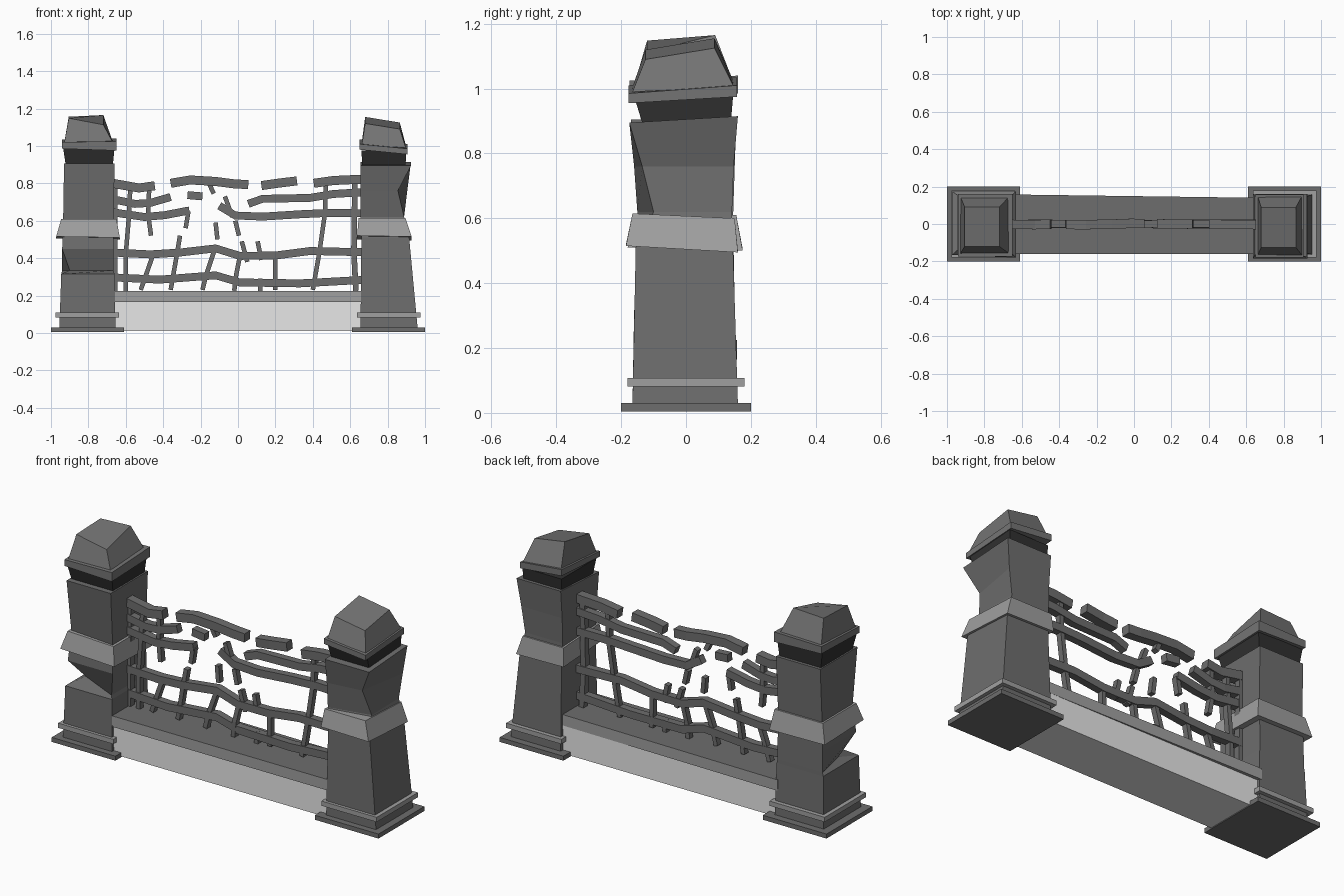
import bpy, bmesh, random
from mathutils import Vector

random.seed(4)


def material(name, v):
    m = bpy.data.materials.new(name)
    m.diffuse_color = (v, v, v, 1)
    return m


STONE = material("dark stone", 0.155)
CAP = material("cap stone", 0.175)
TRIM = material("trim stone", 0.35)
WALL = material("pale wall", 0.80)
NECK = material("black stone", 0.03)
IRON = material("grey iron", 0.155)


def finish(name, bm, *mats):
    bmesh.ops.recalc_face_normals(bm, faces=bm.faces)
    me = bpy.data.meshes.new(name)
    bm.to_mesh(me)
    bm.free()
    for m in mats:
        me.materials.append(m)
    ob = bpy.data.objects.new(name, me)
    bpy.context.collection.objects.link(ob)
    return ob


def skin(bm, rings):
    """Join four-cornered rings into a closed solid."""
    vs = [[bm.verts.new(p) for p in r] for r in rings]
    for a, b in zip(vs, vs[1:]):
        for i in range(4):
            j = (i + 1) % 4
            bm.faces.new((a[i], a[j], b[j], b[i]))
    bm.faces.new(vs[0][::-1])
    bm.faces.new(vs[-1])


def ring(z, x0, x1, y0, y1, tilt_x=0, tilt_y=0):
    """Rectangle at height z, tilted by a rise across x and y."""
    return [Vector(p) for p in ((x0, y0, z), (x1, y0, z + tilt_x),
                                (x1, y1, z + tilt_x + tilt_y), (x0, y1, z + tilt_y))]


def loft(name, rings, mat):
    bm = bmesh.new()
    skin(bm, rings)
    return finish(name, bm, mat)


# Foot plates and foot trim, mirrored for both pillars
for side, s in (("left", -1), ("right", 1)):
    def span(a, b):
        return (s * a, s * b) if s > 0 else (s * b, s * a)
    loft(side + "_foot_plate", [ring(0.005, *span(.61, 1), -.2, .2),
                                ring(.03, *span(.61, 1), -.2, .2)], STONE)
    loft(side + "_foot_trim", [ring(.082, *span(.637, .975), -.18, .18),
                               ring(.108, *span(.637, .975), -.18, .18)], TRIM)

# Left shaft, with a chip out of the lower front outer corner
left = [ring(.03, -.955, -.655, -.165, .16), ring(.315, -.945, -.66, -.16, .15),
        ring(.335, -.94, -.665, -.155, .15), ring(.45, -.94, -.665, -.145, .148),
        ring(.60, -.935, -.665, -.145, .145), ring(.905, -.93, -.66, -.17, .155)]
left[2][0] = Vector((-.90, -.045, .335))
left[4][0].y = -.12
loft("left_shaft", left, STONE)

# Right shaft, with a chip out of the upper front outer corner
right = [ring(.03, .655, .96, -.165, .16), ring(.51, .66, .915, -.155, .145),
         ring(.62, .655, .885, -.15, .142), ring(.76, .655, .905, -.16, .147),
         ring(.895, .655, .925, -.175, .16, 0, .02)]
right[2][1] = Vector((.888, -.10, .62))
right[3][1] = Vector((.855, -.135, .76))
loft("right_shaft", right, STONE)

# Flared bands round the middle of each shaft
left_band = [ring(.515, -.972, -.632, -.18, .175, -.005, -.01),
             ring(.61, -.945, -.65, -.16, .155)]
left_band[0][0].y = -.165
left_band[1][0].y = -.14
loft("left_band", left_band, TRIM)
loft("right_band", [ring(.52, .637, .928, -.185, .16, -.005, -.02),
                    ring(.615, .645, .895, -.165, .15, .0, -.015)], TRIM)

# Dark necks under the caps
loft("left_neck", [ring(.89, -.92, -.67, -.135, .137), ring(.99, -.935, -.66, -.16, .145)], NECK)
loft("right_neck", [ring(.88, .665, .895, -.13, .137), ring(.975, .66, .9, -.16, .145)], NECK)

# Tilted brims and tapered caps with slanting tops
loft("left_brim", [ring(.985, -.94, -.65, -.175, .16, -.01, .01),
                   ring(1.02, -.94, -.65, -.175, .16, .005, .015)], CAP)
left_cap = [ring(1.01, -.93, -.665, -.16, .15),
            ring(1.148, -.905, -.72, -.12, .09, -.035, .008)]
left_cap[1][2].z = 1.165
loft("left_cap", left_cap, CAP)
loft("right_brim", [ring(.98, .65, .905, -.178, .158, -.025, .02),
                    ring(1.01, .65, .905, -.178, .158, -.025, .025)], CAP)
loft("right_cap", [ring(1.005, .662, .897, -.165, .148, -.015, .015),
                   ring(1.12, .68, .865, -.125, .088, -.03, .035)], CAP)

# Low wall and its coping, whose back edge tapers to the right
loft("low_wall", [ring(.01, -.67, .67, -.15, .14), ring(.168, -.67, .67, -.15, .14)], WALL)
bm = bmesh.new()
rings = [ring(z, -.67, .67, -.16, .158) for z in (.165, .225)]
for r in rings:
    r[2].y = .14
skin(bm, rings)
bm.normal_update()
for f in bm.faces:
    f.material_index = 1 if f.normal.z > .5 else 0
finish("coping", bm, TRIM, STONE)


def bars(name, paths, width, depth, jitter=.004):
    """Bent flat bars; every path is a list of (x, z) points."""
    bm = bmesh.new()
    for path in paths:
        pts = [Vector((x, 0, z)) for x, z in path]
        rings = []
        for i, p in enumerate(pts):
            t = (pts[min(i + 1, len(pts) - 1)] - pts[max(i - 1, 0)]).normalized()
            n = Vector((-t.z, 0, t.x)) * width / 2
            y = Vector((0, depth / 2, 0))
            c = p + Vector((0, random.uniform(-jitter, jitter), 0))
            rings.append([c - n - y, c + n - y, c + n + y, c - n + y])
        skin(bm, rings)
    return finish(name, bm, IRON)


# Broken handrail
bars("handrail", [
    [(-.67, .80), (-.53, .775), (-.445, .787)],
    [(-.36, .80), (-.255, .818), (-.12, .81), (-.02, .797), (.055, .793)],
    [(.125, .788), (.21, .80), (.315, .813)],
    [(.405, .80), (.51, .815), (.66, .822)]], .048, .05)

# Broken upper rails and complete lower rails
bars("rails", [
    [(-.67, .715), (-.55, .69), (-.47, .695), (-.36, .727)],
    [(-.27, .737), (-.19, .73)],
    [(.055, .69), (.13, .717), (.385, .722), (.51, .743), (.66, .752)],
    [(-.67, .645), (-.5, .62), (-.39, .63), (-.26, .655)],
    [(-.1, .68), (-.015, .628), (.13, .622), (.34, .635), (.49, .642), (.66, .64)],
    [(-.67, .43), (-.47, .42), (-.31, .43), (-.12, .452), (.01, .412),
     (.2, .414), (.385, .438), (.66, .432)],
    [(-.67, .297), (-.42, .285), (-.12, .308), (.01, .27), (.33, .265), (.66, .283)]],
    .042, .04)

# Upright bars, leaning and snapped
bars("uprights", [
    [(-.575, .79), (-.585, .6), (-.6, .42), (-.6, .225)],
    [(-.475, .77), (-.48, .63), (-.465, .52)],
    [(-.45, .43), (-.485, .33), (-.52, .23)],
    [(-.265, .65), (-.28, .56)],
    [(-.31, .52), (-.325, .43), (-.36, .23)],
    [(-.12, .46), (-.17, .31), (-.19, .23)],
    [(-.155, .80), (-.13, .745)], [(-.12, .59), (-.11, .50)],
    [(-.07, .73), (-.03, .62)], [(-.015, .60), (.005, .52)],
    [(.02, .49), (.05, .38)], [(.105, .49), (.125, .39)],
    [(.01, .41), (-.01, .31), (-.02, .225)], [(.12, .29), (.12, .225)],
    [(.2, .42), (.2, .23)],
    [(.47, .80), (.465, .64), (.435, .43), (.40, .23)]], .024, .032)

# Stout end posts against the pillars
bars("end_posts", [[(.625, .82), (.62, .43), (.63, .225)],
                   [(-.66, .8), (-.66, .225)]], .03, .035)
